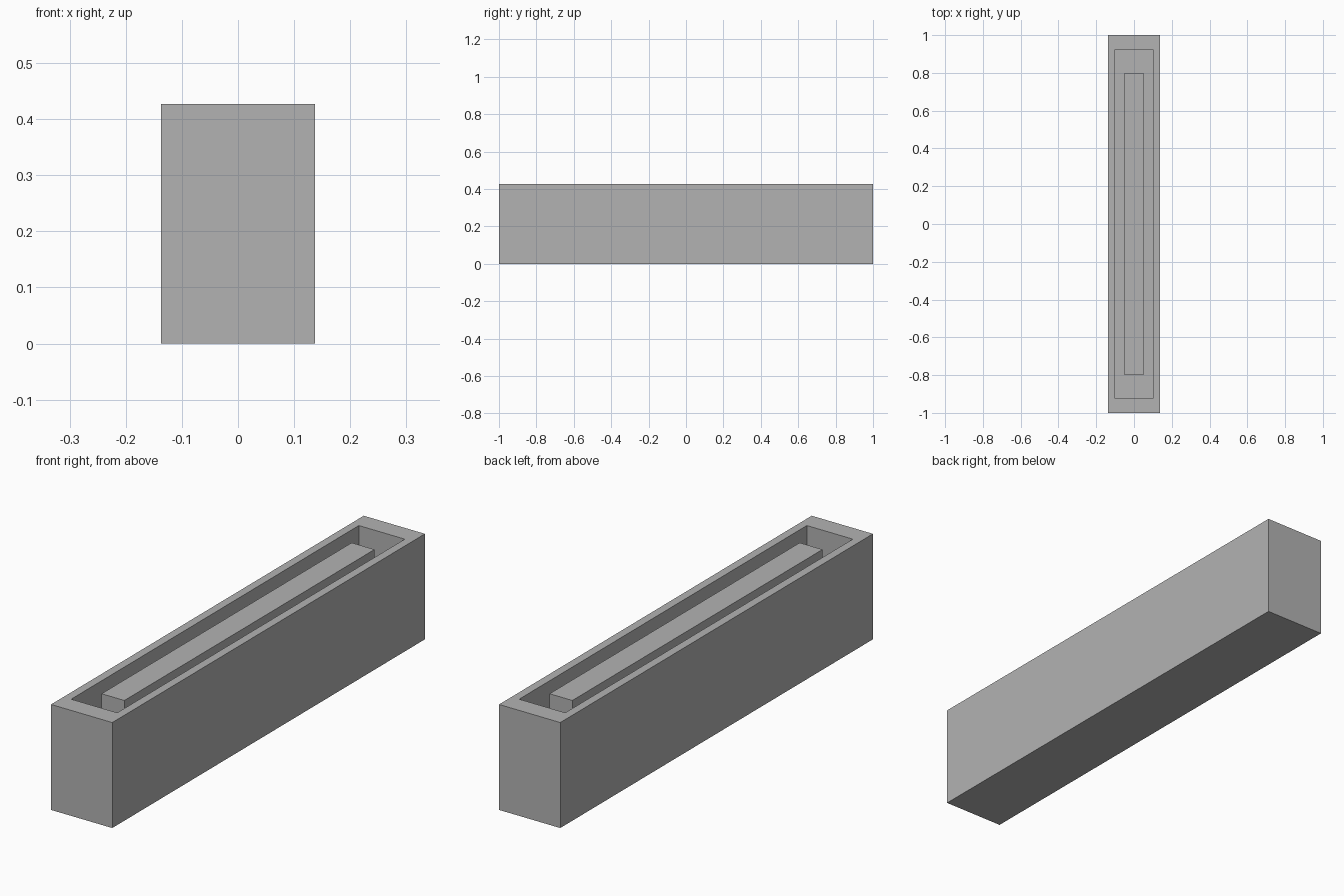
import bpy
import bmesh
from mathutils import Matrix

cube = bpy.data.objects.get("Cube")
if cube:
    bpy.data.objects.remove(cube, do_unlink=True)

WIDTH, LENGTH, HEIGHT = 0.274, 2.0, 0.427
FLOOR = 0.19

grey = bpy.data.materials.new("plain grey")
grey.use_nodes = True
colour = (0.45, 0.45, 0.45, 1)
grey.diffuse_color = colour
grey.node_tree.nodes["Principled BSDF"].inputs["Base Color"].default_value = colour


def add_box(bm, width, length, bottom, top):
    """Add a box centred on the vertical axis."""
    place = Matrix.Translation((0, 0, (bottom + top) / 2))
    size = Matrix.Diagonal((width, length, top - bottom, 1))
    bmesh.ops.create_cube(bm, size=1, matrix=place @ size)


def finish(bm, name):
    mesh = bpy.data.meshes.new(name)
    bm.to_mesh(mesh)
    bm.free()
    mesh.materials.append(grey)
    obj = bpy.data.objects.new(name, mesh)
    bpy.context.collection.objects.link(obj)
    return obj


# Housing: a long block whose top face is inset and sunk into a trough
bm = bmesh.new()
add_box(bm, WIDTH, LENGTH, 0, HEIGHT)
bm.normal_update()
top = max(bm.faces, key=lambda f: f.calc_center_median().z)
bmesh.ops.inset_region(bm, faces=[top], thickness=0.03)
for v in top.verts:
    v.co.x = 0.103 if v.co.x > 0 else -0.103
    v.co.y = 0.92 if v.co.y > 0 else -0.92
hole = bmesh.ops.extrude_discrete_faces(bm, faces=[top])["faces"][0]
for v in hole.verts:
    v.co.z = FLOOR
bmesh.ops.recalc_face_normals(bm, faces=bm.faces)
finish(bm, "housing")

# Tongue: a bar standing on the trough floor, just below the rim
bm = bmesh.new()
add_box(bm, 0.102, 1.6, FLOOR, HEIGHT - 0.01)
finish(bm, "tongue")
